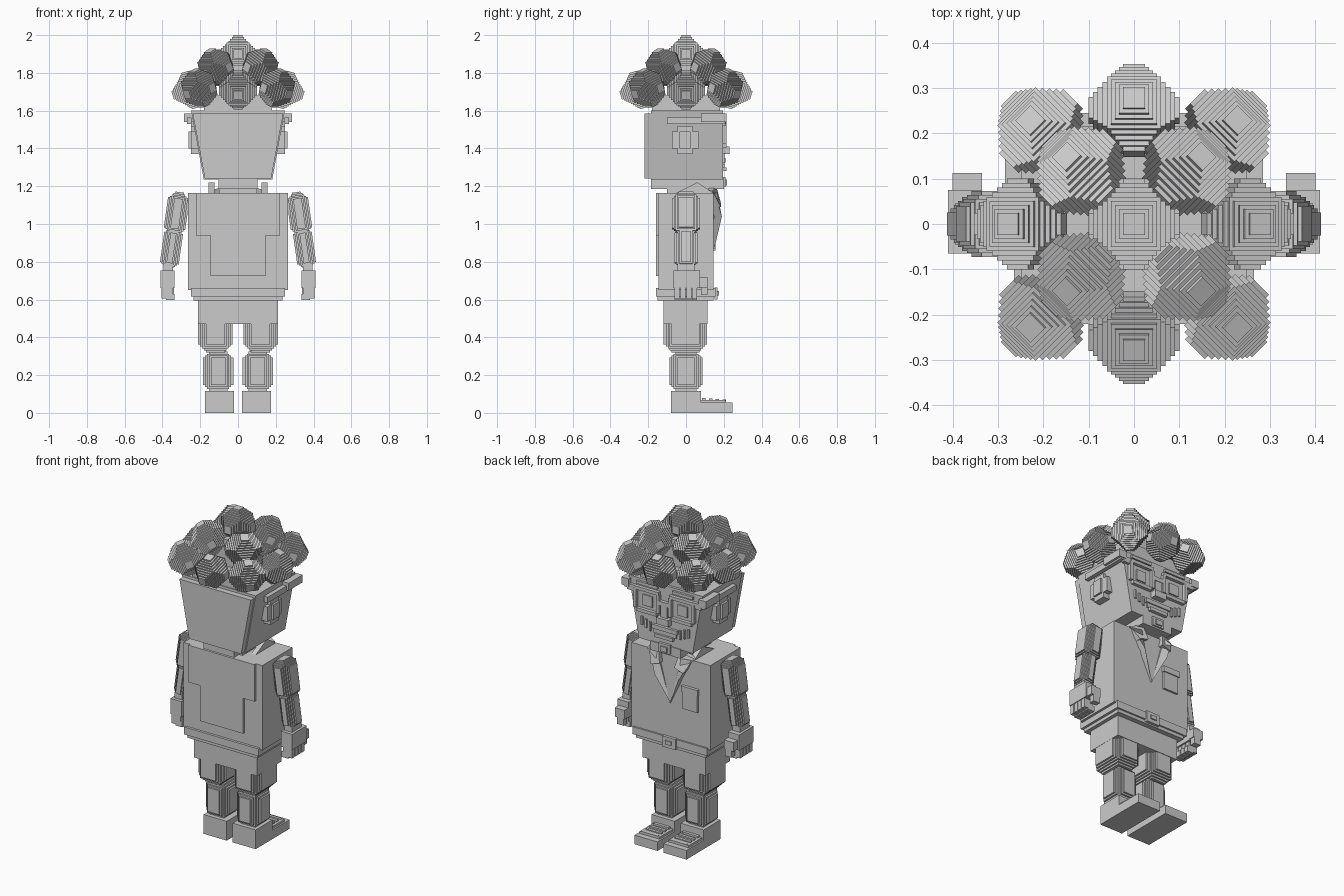
import bpy, bmesh
from math import radians, atan2, pi
from mathutils import Matrix, Vector

default_cube = bpy.data.objects.get("Cube")
if default_cube:
    bpy.data.objects.remove(default_cube)

grey = bpy.data.materials.new("plain_grey")
grey.use_nodes = True
tone = (0.6, 0.6, 0.6, 1)
grey.diffuse_color = tone
grey.node_tree.nodes["Principled BSDF"].inputs["Base Color"].default_value = tone


def finish(name, bm):
    bmesh.ops.recalc_face_normals(bm, faces=bm.faces)
    mesh = bpy.data.meshes.new(name)
    bm.to_mesh(mesh)
    bm.free()
    mesh.materials.append(grey)
    obj = bpy.data.objects.new(name, mesh)
    bpy.context.collection.objects.link(obj)
    return obj


def add_box(bm, half):
    size = [2 * h for h in half]
    bmesh.ops.create_cube(bm, size=1, matrix=Matrix.Diagonal((*size, 1)))


def box(name, x, y, z, taper=1):
    """Box from three (low, high) ranges; taper narrows the bottom in x."""
    bm = bmesh.new()
    ranges = (x, y, z)
    add_box(bm, [(r[1] - r[0]) / 2 for r in ranges])
    middle = Vector([(r[1] + r[0]) / 2 for r in ranges])
    for v in bm.verts:
        if v.co.z < 0:
            v.co.x *= taper
        v.co += middle
    return finish(name, bm)


def wide(name, w, y, z, taper=1):
    """Box centred on x."""
    return box(name, (-w, w), y, z, taper)


def pair(name, x, y, z):
    """Matching boxes on the left and right."""
    box("left_" + name, x, y, z)
    box("right_" + name, (-x[1], -x[0]), y, z)


def stepped(name, half, step, levels):
    """Block whose faces rise in thin stacked plates."""
    bm = bmesh.new()
    for axis in range(3):
        for level in range(levels + 1):
            add_box(bm, [h - step * (levels - level) if i == axis
                         else h - step * (levels + level * 0.9)
                         for i, h in enumerate(half)])
    add_box(bm, [h - step * levels for h in half])
    return finish(name, bm)


def wedge(name, outline, thickness):
    """Thin slab from an outline, thickened along y."""
    bm = bmesh.new()
    face = bm.faces.new([bm.verts.new(p) for p in outline])
    back = bmesh.ops.extrude_face_region(bm, geom=[face])["geom"]
    for v in back:
        if isinstance(v, bmesh.types.BMVert):
            v.co.y -= thickness
    return finish(name, bm)


# Legs and shoes
for side, s in (("left", 1), ("right", -1)):
    calf = stepped(side + "_calf", (0.08, 0.087, 0.115), 0.011, 2)
    calf.location = (s * 0.105, 0, 0.22)
    thigh = stepped(side + "_shorts_leg", (0.092, 0.115, 0.115), 0.011, 2)
    thigh.location = (s * 0.12, -0.003, 0.435)
pair("shoe_heel", (0.02, 0.175), (-0.08, 0.08), (0, 0.117))
pair("shoe_toe", (0.02, 0.175), (0.08, 0.245), (0, 0.055))
pair("shoe_upper", (0.03, 0.165), (0.08, 0.21), (0.05, 0.068))
for i in range(4):
    y = 0.085 + i * 0.036
    pair("shoe_lace", (0.045, 0.15), (y, y + 0.018), (0.06, 0.08 - i * 0.003))

# Hips and belt
wide("hips", 0.213, (-0.12, 0.115), (0.47, 0.61))
wide("belt", 0.25, (-0.16, 0.155), (0.615, 0.66))
wide("belt_lower_edge", 0.235, (-0.15, 0.145), (0.595, 0.62))
wide("buckle", 0.045, (0.15, 0.167), (0.6, 0.665))
wide("buckle_pin", 0.02, (0.16, 0.174), (0.622, 0.645))

# Torso with raised back panels and chest pocket
wide("torso", 0.265, (-0.145, 0.145), (0.65, 1.165))
wide("back_panel_top", 0.222, (-0.16, -0.14), (0.94, 1.165))
wide("back_panel_low", 0.145, (-0.16, -0.14), (0.725, 0.95))
box("chest_pocket", (-0.185, -0.085), (0.14, 0.157), (0.86, 0.99))
box("pocket_flap", (-0.19, -0.08), (0.14, 0.163), (0.965, 1.0))

# Neck, shirt front and folded collar
wide("neck", 0.1, (-0.1, 0.1), (1.15, 1.2))
wedge("shirt_front", [(-0.1, 0.15, 1.165), (0.1, 0.15, 1.165), (0, 0.155, 0.87)], 0.02)
for side, s in (("left", 1), ("right", -1)):
    wedge(side + "_lapel", [(s * 0.14, 0.15, 1.165), (s * 0.08, 0.165, 1.165),
                            (0, 0.15, 0.87), (s * 0.08, 0.19, 1.04)], 0.04)
    wedge(side + "_collar_wing", [(s * 0.15, 0.14, 1.175), (s * 0.07, 0.16, 1.2),
                                  (s * 0.05, 0.185, 1.11), (s * 0.11, 0.185, 1.09)], 0.03)
    bm = bmesh.new()
    strip = [bm.verts.new((s * x, y, z)) for x in (0.125, 0.155)
             for y, z in ((-0.06, 1.16), (0.06, 1.22), (0.15, 1.16))]
    bmesh.ops.convex_hull(bm, input=strip)
    finish(side + "_collar_ridge", bm)

# Arms and hands
for side, s in (("left", 1), ("right", -1)):
    upper = stepped(side + "_sleeve", (0.057, 0.073, 0.115), 0.009, 2)
    upper.location = (s * 0.325, 0, 1.055)
    lower = stepped(side + "_forearm", (0.05, 0.06, 0.115), 0.009, 2)
    lower.location = (s * 0.352, 0, 0.873)
    for part in (upper, lower):
        part.rotation_euler.y = radians(-8 * s)
pair("wrist", (0.345, 0.395), (-0.045, 0.045), (0.74, 0.79))
pair("palm", (0.335, 0.41), (-0.065, 0.075), (0.66, 0.755))
for i in range(4):
    y = -0.06 + i * 0.031
    pair("finger", (0.345, 0.405), (y, y + 0.026), (0.605, 0.67))
    pair("fingertip", (0.335, 0.38), (y, y + 0.026), (0.597, 0.63))
pair("thumb_base", (0.335, 0.4), (0.07, 0.113), (0.665, 0.72))
pair("thumb_tip", (0.34, 0.385), (0.08, 0.113), (0.625, 0.675))

# Head
wide("skull", 0.248, (-0.185, 0.195), (1.235, 1.6), 0.73)
wide("skull_back_plate", 0.24, (-0.22, -0.18), (1.24, 1.585), 0.73)
wide("jaw", 0.103, (-0.185, 0.2), (1.185, 1.24))

# Ears
pair("ear_tall", (0.19, 0.25), (-0.045, 0.035), (1.37, 1.52))
pair("ear_wide", (0.19, 0.25), (-0.075, 0.065), (1.4, 1.49))
pair("ear_middle", (0.19, 0.262), (-0.035, 0.025), (1.4, 1.49))

# Glasses
pair("glasses_temple", (0.245, 0.27), (-0.1, 0.21), (1.53, 1.565))
pair("glasses_hinge", (0.235, 0.285), (0.08, 0.215), (1.54, 1.585))
pair("glasses_top_rim", (0.035, 0.2), (0.19, 0.215), (1.535, 1.555))
pair("glasses_bottom_rim", (0.05, 0.185), (0.19, 0.215), (1.405, 1.425))
pair("glasses_inner_rim", (0.03, 0.05), (0.19, 0.215), (1.425, 1.535))
pair("glasses_outer_rim", (0.185, 0.205), (0.19, 0.215), (1.425, 1.54))
pair("glasses_corner", (0.2, 0.25), (0.19, 0.212), (1.52, 1.555))
wide("glasses_bridge", 0.035, (0.19, 0.215), (1.48, 1.505))
pair("eye", (0.085, 0.15), (0.19, 0.203), (1.445, 1.51))
pair("eyebrow", (0.05, 0.19), (0.19, 0.208), (1.567, 1.585))

# Nose, moustache, smile and chin beard
wide("nose_bridge", 0.022, (0.19, 0.212), (1.4, 1.48))
wide("nose_tip", 0.04, (0.19, 0.23), (1.37, 1.41))
wide("moustache", 0.085, (0.19, 0.21), (1.325, 1.35))
wide("teeth", 0.075, (0.19, 0.203), (1.298, 1.325))
wide("lower_lip", 0.06, (0.19, 0.215), (1.28, 1.3))
for i in range(3):
    x = 0.095 + i * 0.028
    pair("smile_line", (x, x + 0.012), (0.19, 0.205), (1.3 + i * 0.012, 1.355 + i * 0.01))
wide("chin_beard", 0.038, (0.19, 0.21), (1.195, 1.25))
wide("chin_beard_tip", 0.022, (0.19, 0.217), (1.205, 1.235))

# Hair: a core with rings of stepped curls leaning outward
wide("hair_core", 0.18, (-0.18, 0.18), (1.58, 1.68))
wide("hair_core_top", 0.1, (-0.1, 0.1), (1.66, 1.84))
top_curl = stepped("hair_curl_top", (0.1, 0.1, 0.1), 0.01, 4)
top_curl.location.z = 1.9


def curl_ring(name, count, start, radius, height, lean):
    for i in range(count):
        angle = start + i * 2 * pi / count
        curl = bpy.data.objects.new(name, top_curl.data)
        bpy.context.collection.objects.link(curl)
        offset = Matrix.Translation((radius, 0, height))
        curl.matrix_world = (Matrix.Rotation(angle, 4, "Z") @ offset
                             @ Matrix.Rotation(radians(lean), 4, "Y"))


curl_ring("hair_curl_middle", 4, pi / 4, 0.165, 1.83, 28)
curl_ring("hair_curl_side", 4, 0, 0.25, 1.71, 17)
curl_ring("hair_curl_corner", 4, pi / 4, 0.29, 1.72, 20)
